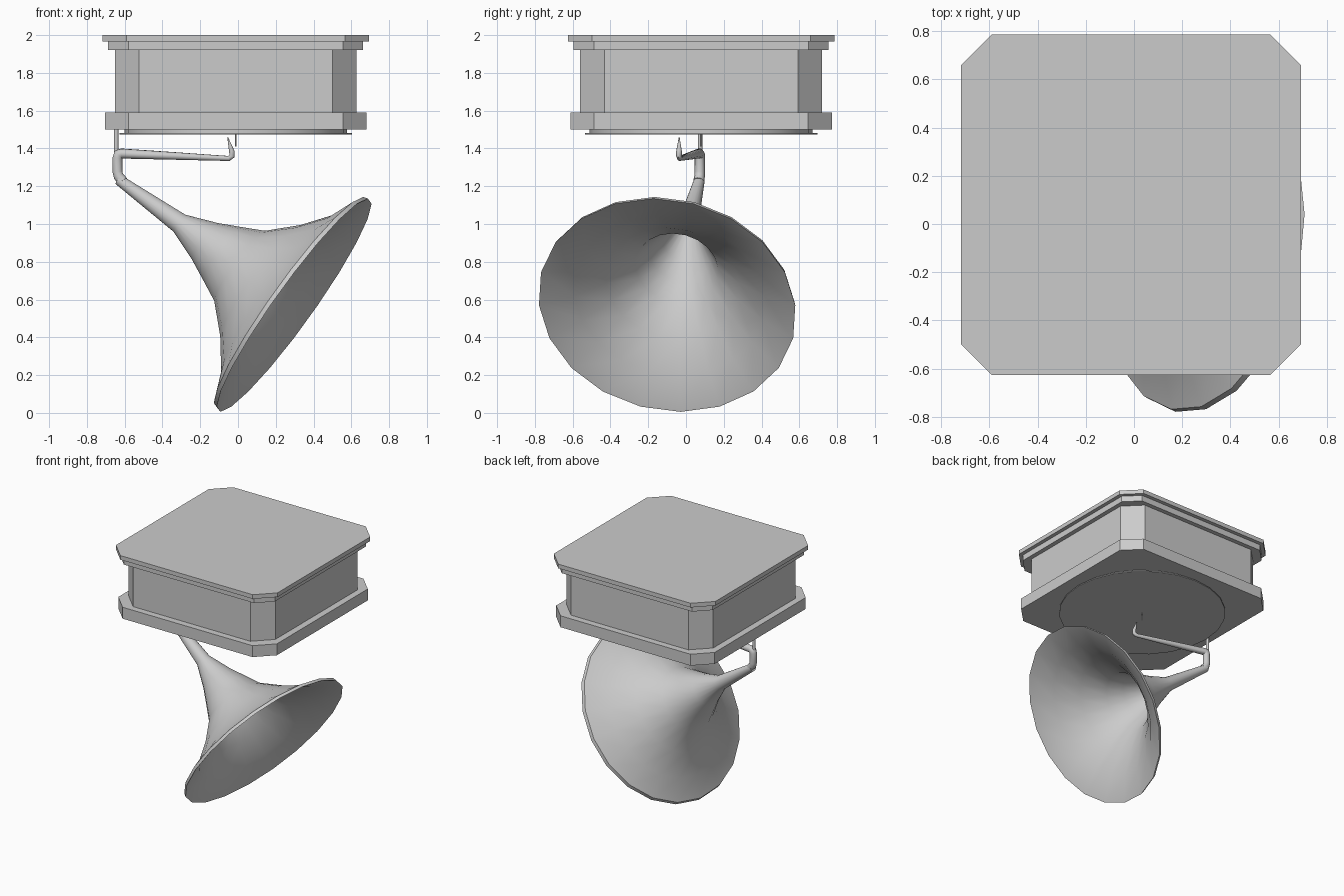
import bpy, bmesh
from math import cos, sin, pi, radians
from mathutils import Vector

if "Cube" in bpy.data.objects:
    bpy.data.objects.remove(bpy.data.objects["Cube"])

CX, CY = -0.012, 0.08      # centre of the cabinet


def finish(name, bm, angle=None):
    bmesh.ops.recalc_face_normals(bm, faces=bm.faces)
    me = bpy.data.meshes.new(name)
    bm.to_mesh(me)
    bm.free()
    ob = bpy.data.objects.new(name, me)
    bpy.context.collection.objects.link(ob)
    if angle:
        smooth(ob, angle)
    return ob


def smooth(ob, angle):
    bpy.ops.object.select_all(action='DESELECT')
    ob.select_set(True)
    bpy.context.view_layer.objects.active = ob
    bpy.ops.object.shade_smooth_by_angle(angle=radians(angle))


def slab(name, half, flat, z0, z1):
    """Square block with cut corners."""
    bm = bmesh.new()
    pts = [(half, -flat), (half, flat), (flat, half), (-flat, half),
           (-half, flat), (-half, -flat), (-flat, -half), (flat, -half)]
    face = bm.faces.new([bm.verts.new((CX + x, CY + y, z0)) for x, y in pts])
    ext = bmesh.ops.extrude_face_region(bm, geom=[face])
    top = [v for v in ext['geom'] if isinstance(v, bmesh.types.BMVert)]
    bmesh.ops.translate(bm, verts=top, vec=(0, 0, z1 - z0))
    if not any(len(f.verts) == 8 and f.calc_center_median().z < z0 + 1e-5 for f in bm.faces):
        bm.faces.new([v for v in bm.verts if v not in top])
    finish(name, bm)


def cylinder(name, x, y, r, z0, z1, sides):
    bm = bmesh.new()
    bmesh.ops.create_cone(bm, cap_ends=True, segments=sides, radius1=r, radius2=r, depth=z1 - z0)
    bmesh.ops.translate(bm, verts=bm.verts, vec=(x, y, (z0 + z1) / 2))
    finish(name, bm, 40)


def tube(name, pts):
    """Tapered round pipe through (x, y, z, radius) points."""
    cu = bpy.data.curves.new(name, 'CURVE')
    cu.dimensions = '3D'
    cu.bevel_depth = 1.0
    cu.bevel_resolution = 3
    cu.use_fill_caps = True
    sp = cu.splines.new('POLY')
    sp.points.add(len(pts) - 1)
    for p, (x, y, z, r) in zip(sp.points, pts):
        p.co = (x, y, z, 1)
        p.radius = r
    ob = bpy.data.objects.new(name, cu)
    bpy.context.collection.objects.link(ob)
    bpy.ops.object.select_all(action='DESELECT')
    ob.select_set(True)
    bpy.context.view_layer.objects.active = ob
    bpy.ops.object.convert(target='MESH')
    smooth(bpy.context.view_layer.objects.active, 50)


# Cabinet (the whole machine hangs upside down)
slab("cabinet_foot", 0.705, 0.578, 1.967, 2.0)
slab("cabinet_foot_step", 0.675, 0.568, 1.92, 1.967)
slab("cabinet_body", 0.64, 0.512, 1.59, 1.92)
slab("cabinet_lid", 0.692, 0.567, 1.5, 1.59)

# Turntable, record, spindle and arm post
cylinder("turntable", CX, CY, 0.59, 1.482, 1.502, 24)
cylinder("record", CX, CY, 0.615, 1.474, 1.482, 24)
cylinder("spindle", CX, 0.077, 0.004, 1.41, 1.476, 8)
cylinder("arm_post", -0.645, 0.075, 0.012, 1.37, 1.51, 10)

# Tone arm: needle tip, hook, long arm, elbow, neck of the horn
tube("tone_arm", [
    (-0.055, -0.036, 1.460, 0.002), (-0.033, -0.037, 1.385, 0.015),
    (-0.031, -0.037, 1.360, 0.015), (-0.048, -0.033, 1.347, 0.014),
    (-0.330, 0.018, 1.360, 0.020), (-0.615, 0.069, 1.373, 0.027),
    (-0.632, 0.072, 1.368, 0.029), (-0.638, 0.073, 1.350, 0.027),
    (-0.638, 0.073, 1.275, 0.027), (-0.632, 0.072, 1.252, 0.028),
    (-0.610, 0.067, 1.226, 0.029)])

# Horn: flared 20-sided shell, outer wall then inner wall
start, rim = Vector((-0.64, 0.073, 1.24)), Vector((0.2975, -0.10, 0.57))
n = (rim - start).normalized()
u = (Vector((0, 0, 1)) - n * n.z).normalized()
v = n.cross(u)
outer = [(0.01, 0.028), (0.41, 0.055), (0.58, 0.12), (0.69, 0.173), (0.81, 0.232),
         (0.95, 0.368), (1.07, 0.522), (1.14, 0.683), (1.165, 0.69)]
inner = [(t + 0.012, r - 0.009) for t, r in reversed(outer[1:-2])]
bm = bmesh.new()
rings = []
for t, r in outer + [(1.162, 0.68)] + inner:
    rings.append([bm.verts.new(start + n * t + (u * cos(a) + v * sin(a)) * r)
                  for a in (2 * pi * i / 20 for i in range(20))])
for a, b in zip(rings, rings[1:]):
    for i in range(20):
        j = (i + 1) % 20
        bm.faces.new((a[i], a[j], b[j], b[i]))
bm.faces.new(rings[0])
bm.faces.new(rings[-1])
finish("horn", bm, 45)
